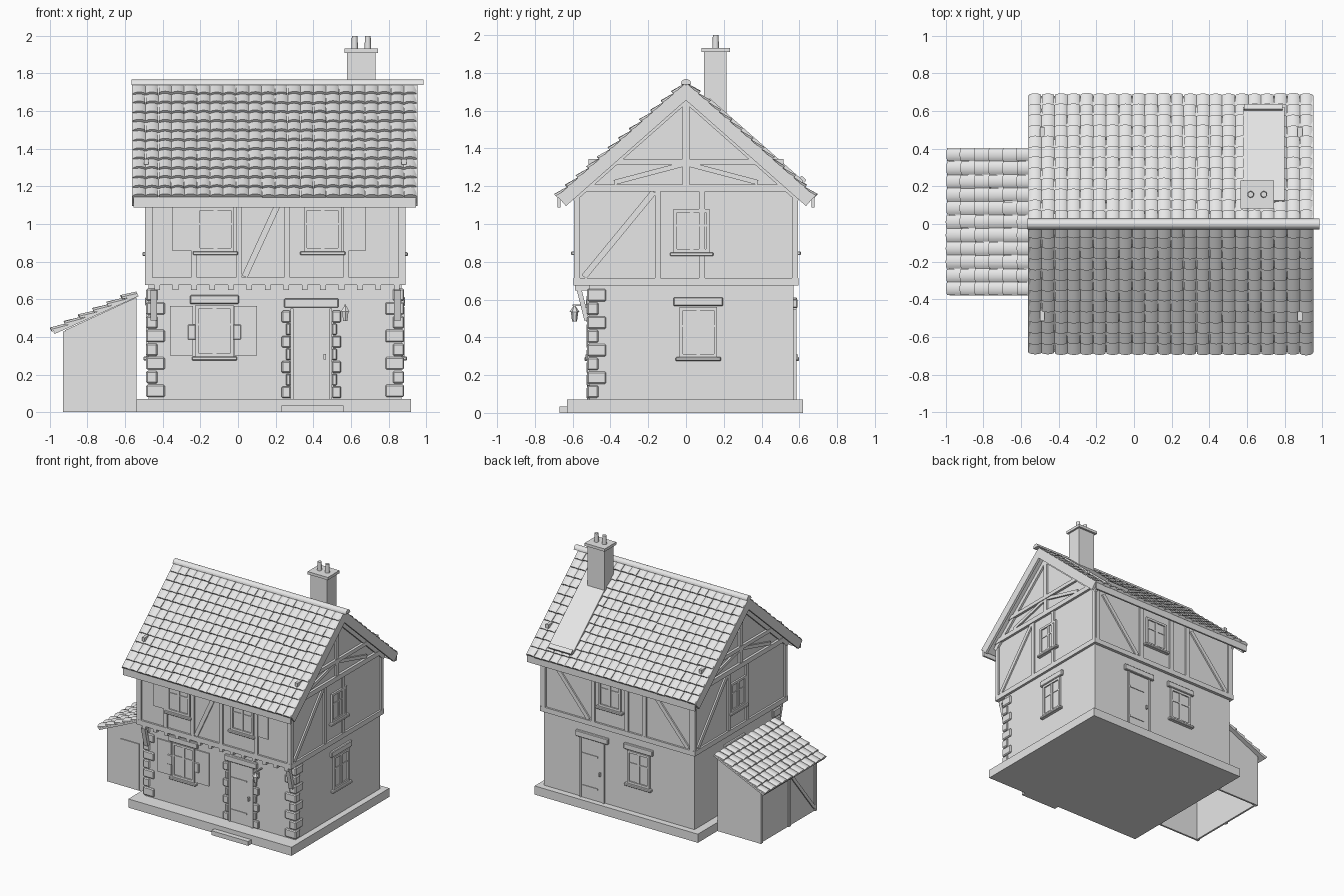
import bpy, bmesh, math, random
from mathutils import Matrix, Vector

random.seed(4)
if "Cube" in bpy.data.objects:
    bpy.data.objects.remove(bpy.data.objects["Cube"])

grey = bpy.data.materials.new("plain_grey")
grey.use_nodes = True
grey.diffuse_color = (0.8, 0.8, 0.8, 1)
grey.node_tree.nodes["Principled BSDF"].inputs["Base Color"].default_value = (0.8, 0.8, 0.8, 1)
WORLD = Matrix.Identity(4)


def finish(name, bm, frame=WORLD, bevel=0, smooth=False):
    bmesh.ops.recalc_face_normals(bm, faces=bm.faces)
    bm.transform(frame)
    mesh = bpy.data.meshes.new(name)
    bm.to_mesh(mesh)
    bm.free()
    obj = bpy.data.objects.new(name, mesh)
    bpy.context.collection.objects.link(obj)
    mesh.materials.append(grey)
    if bevel:
        mod = obj.modifiers.new("worn_edges", "BEVEL")
        mod.width = bevel
    if smooth:
        bpy.ops.object.select_all(action="DESELECT")
        obj.select_set(True)
        bpy.context.view_layer.objects.active = obj
        bpy.ops.object.shade_smooth_by_angle(angle=math.radians(35))
    return obj


def loft(bm, ring_a, ring_b):
    a, b = [[bm.verts.new(p) for p in ring] for ring in (ring_a, ring_b)]
    bm.faces.new(a)
    bm.faces.new(b)
    for i in range(len(a)):
        j = (i + 1) % len(a)
        bm.faces.new((a[i], a[j], b[j], b[i]))


def prism(name, outline, y0, y1, frame=WORLD, bevel=0):
    """Extrude an (x, z) outline along y."""
    bm = bmesh.new()
    loft(bm, [(x, y0, z) for x, z in outline], [(x, y1, z) for x, z in outline])
    return finish(name, bm, frame, bevel)


def box(name, x0, x1, y0, y1, z0, z1, frame=WORLD, bevel=0):
    return prism(name, [(x0, z0), (x1, z0), (x1, z1), (x0, z1)], y0, y1, frame, bevel)


def strut(name, a, b, width, depth, frame):
    """Straight timber lying on a wall from a to b."""
    a, b = Vector(a), Vector(b)
    d = (b - a).normalized() * width / 2
    side = Vector((-d.y, d.x))
    return prism(name, [a + side, a - side, b - side, b + side], -depth, 0.005, frame)


def cone(name, r0, r1, x, y, z0, z1, sides=16):
    bm = bmesh.new()
    bmesh.ops.create_cone(bm, cap_ends=True, segments=sides, radius1=r0, radius2=r1, depth=z1 - z0)
    return finish(name, bm, Matrix.Translation((x, y, (z0 + z1) / 2)), smooth=sides > 8)


def wall(degrees, distance):
    return Matrix.Rotation(math.radians(degrees), 4, "Z") @ Matrix.Translation((0, -distance, 0))


def slope(origin, u, v):
    u, v = Vector(u).normalized(), Vector(v).normalized()
    m = Matrix((u, v, u.cross(v))).transposed().to_4x4()
    return Matrix.Translation(origin) @ m


def tiles(name, frame, width, length, cols, rows):
    """Overlapping courses of round-topped tiles, in short random runs."""
    bm = bmesh.new()
    pitch, course, seg = width / cols, length / rows, 6
    for r in range(rows):
        c = 0
        while c < cols:
            run = min(random.randint(1, 4), cols - c)
            lift, slip = random.uniform(0, 0.004), random.uniform(0, 0.006)
            top = [(c * pitch + 0.002 + i * (run * pitch - 0.004) / (run * seg),
                    0.011 * abs(math.sin(math.pi * i / seg)) ** 0.7) for i in range(run * seg + 1)]
            rings = []
            for v, n in ((r * course, 0.001), ((r + 1) * course + slip, 0.014 + lift)):
                ring = [(u, v, n + h) for u, h in top]
                rings.append(ring + [(top[-1][0], v, n - 0.012), (top[0][0], v, n - 0.012)])
            loft(bm, *rings)
            c += run
    return finish(name, bm, frame, smooth=True)


def window(name, frame, u, z, w, h, lintel=False):
    x0, x1, t = u - w / 2, u + w / 2, 0.018
    box(name + "_glass", x0, x1, -0.004, 0.005, z, z + h, frame)
    for a in (x0, x1 - t):
        box(name + "_jamb", a, a + t, -0.014, 0.005, z, z + h, frame)
    for b in (z, z + h - t):
        box(name + "_rail", x0 + t, x1 - t, -0.014, 0.005, b, b + t, frame)
    box(name + "_mullion", u - 0.01, u + 0.01, -0.011, 0.005, z, z + h, frame)
    box(name + "_glazing_bar", x0, x1, -0.009, 0.005, z + h * 0.6, z + h * 0.6 + 0.01, frame)
    box(name + "_sill", x0 - 0.02, x1 + 0.02, -0.028, 0.005, z - 0.02, z, frame, 0.004)
    if lintel:
        box(name + "_lintel", x0 - 0.03, x1 + 0.03, -0.018, 0.005, z + h + 0.005, z + h + 0.052, frame, 0.005)


def door(name, frame, u):
    x0, x1 = u - 0.11, u + 0.11
    box(name, x0, x1, -0.006, 0.005, 0.07, 0.55, frame)
    for a in (x0, x1 - 0.015):
        box(name + "_frame", a, a + 0.015, -0.014, 0.005, 0.07, 0.55, frame)
    for z in (0.16, 0.42):
        box(name + "_hinge", x0 + 0.02, x1 - 0.06, -0.011, 0, z, z + 0.012, frame)
    box(name + "_handle", x1 - 0.045, x1 - 0.033, -0.022, 0, 0.28, 0.31, frame)
    box(name + "_lintel", x0 - 0.035, x1 + 0.035, -0.02, 0.005, 0.555, 0.603, frame, 0.005)


# Plinth, step and storeys
box("plinth", -0.54, 0.92, -0.63, 0.62, 0, 0.07)
box("front_step", 0.23, 0.56, -0.67, -0.62, 0, 0.035)
box("ground_floor", -0.475, 0.87, -0.51, 0.57, 0.06, 0.69)
prism("upper_floor", [(-0.58, 0.68), (0.58, 0.68), (0.58, 1.17), (0, 1.68), (-0.58, 1.17)],
      -0.875, 0.48, Matrix.Rotation(math.pi / 2, 4, "Z"))
box("sill_beam", -0.495, 0.89, -0.595, 0.595, 0.675, 0.715)
front, back = wall(0, 0.58), wall(180, 0.58)
right, left = wall(90, 0.875), wall(-90, 0.48)
low_front, low_back = wall(0, 0.51), wall(180, 0.57)
low_right, low_left = wall(90, 0.87), wall(-90, 0.475)

# Gable timbers, the same on both ends
for frame in (right, left):
    for s in (-1, 1):
        strut("corner_post", (s * 0.577, 0.7), (s * 0.577, 1.17), 0.03, 0.014, frame)
        strut("principal_rafter", (s * 0.6, 1.13), (0, 1.66), 0.035, 0.016, frame)
        strut("gable_brace", (s * 0.38, 1.22), (s * 0.02, 1.315), 0.026, 0.014, frame)
    strut("tie_beam", (-0.61, 1.19), (0.61, 1.19), 0.038, 0.02, frame)
    strut("collar_beam", (-0.515, 1.33), (0.515, 1.33), 0.03, 0.02, frame)
    strut("king_post", (0, 1.2), (0, 1.69), 0.036, 0.016, frame)
    strut("wall_brace", (-0.54, 0.72), (-0.17, 1.17), 0.032, 0.012, frame)
    for u in (-0.15, 0.085):
        strut("gable_stud", (u, 0.7), (u, 1.18), 0.03, 0.013, frame)
window("right_upper_window", right, 0.03, 0.85, 0.19, 0.23)
window("left_upper_window", left, -0.03, 0.85, 0.19, 0.23)
window("right_lower_window", low_right, 0.065, 0.295, 0.2, 0.265, True)
window("left_lower_window", low_left, -0.065, 0.295, 0.2, 0.265, True)

# Upper front and back timbers and windows
for u in (-0.47, -0.235, 0.005, 0.26, 0.575, 0.87):
    strut("front_stud", (u, 0.7), (u, 1.16), 0.032, 0.014, front)
strut("front_brace", (0.035, 0.72), (0.21, 1.1), 0.032, 0.012, front)
for u in (-0.12, 0.45):
    window("front_upper_window", front, u, 0.855, 0.2, 0.235)
for u in (-0.29, 0.62):
    box("upper_shutter", u - 0.06, u + 0.06, -0.009, 0, 0.86, 1.09, front)
for u in (-0.86, -0.42, -0.12, 0.04, 0.465):
    strut("back_stud", (u, 0.7), (u, 1.16), 0.032, 0.014, back)
strut("back_brace", (-0.8, 1.13), (-0.46, 0.72), 0.032, 0.012, back)
strut("back_brace", (0.08, 1.13), (0.43, 0.72), 0.032, 0.012, back)
window("back_upper_window", back, -0.27, 0.855, 0.2, 0.235)

# Ground floor openings
window("front_lower_window", low_front, -0.125, 0.295, 0.2, 0.275, True)
for u in (-0.3, 0.04):
    box("lower_shutter", u - 0.062, u + 0.062, -0.009, 0, 0.3, 0.565, low_front)
for u in (-0.245, -0.005):
    box("window_stone", u - 0.022, u + 0.022, -0.016, 0, 0.385, 0.465, low_front, 0.005)
door("front_door", low_front, 0.39)
door("back_door", low_back, -0.435)
window("back_lower_window", low_back, -0.02, 0.295, 0.2, 0.265, True)

# Stones beside the door and at the front corners
for i in range(7):
    w, z = (0.048, 0.026)[i % 2], 0.075 + i * 0.067
    for u0, u1 in ((0.28 - w, 0.28), (0.5, 0.5 + w)):
        box("door_stone", u0, u1, -0.017, 0.005, z, z + 0.062, low_front, 0.006)
for i in range(8):
    a, b = ((0.1, 0.06), (0.06, 0.1))[i % 2]
    z = 0.08 + i * 0.073
    for x0, x1 in ((-0.488, -0.488 + a), (0.883 - a, 0.883)):
        box("corner_stone", x0, x1, -0.523, -0.523 + b, z, z + 0.066, bevel=0.007)

# Jetty joists and brackets
for i in range(14):
    x = -0.43 + i * 0.098
    box("joist_end", x - 0.015, x + 0.015, -0.588, -0.5, 0.648, 0.678)
for x in (-0.445, 0.85):
    strut("jetty_bracket", (-0.565, 0.65), (-0.525, 0.49), 0.026, 0.03, wall(90, x - 0.015))

# Lantern
box("lantern_arm", 0.565, 0.575, -0.6, -0.5, 0.565, 0.573)
cone("lantern_body", 0.013, 0.02, 0.57, -0.59, 0.485, 0.535, 6)
cone("lantern_cap", 0.026, 0.004, 0.57, -0.59, 0.535, 0.568, 6)

# Main roof, one slope for each side
span = 1.51
length = math.hypot(0.675, 0.595)
front_roof = slope((0.95, 0, 1.735), (-1, 0, 0), (0, -0.675, -0.595))
back_roof = slope((-0.56, 0, 1.735), (1, 0, 0), (0, 0.675, -0.595))
for side, frame in (("front", front_roof), ("back", back_roof)):
    box(side + "_roof_deck", 0.01, span - 0.01, 0, length, -0.03, 0, frame)
    tiles(side + "_roof_tiles", frame, span, length, 22, 12)
    for u in (-0.004, span - 0.016):
        box(side + "_bargeboard", u, u + 0.02, 0, length, -0.06, 0.01, frame)
for y in (-0.672, 0.672):
    box("eaves_board", -0.555, 0.945, y - 0.007, y + 0.007, 1.088, 1.145)
bm = bmesh.new()
arc = [(0.028 * math.cos(a), 1.738 + 0.03 * math.sin(a)) for a in [math.pi * i / 10 for i in range(11)]]
loft(bm, [(-0.565, y, z) for y, z in arc], [(0.985, y, z) for y, z in arc])
finish("ridge_cap", bm, smooth=True)

# Chimney and the plain panel below it
box("chimney_stack", 0.58, 0.73, 0.095, 0.215, 1.5, 1.915)
box("chimney_cap", 0.565, 0.745, 0.083, 0.232, 1.91, 1.932)
for x in (0.62, 0.69):
    cone("chimney_pot", 0.018, 0.015, x, 0.157, 1.925, 2.0)
box("roof_panel", 1.14, 1.36, 0.14, 0.8, 0, 0.031, back_roof)
box("roof_panel_ledge", 1.145, 1.35, 0.775, 0.81, 0, 0.045, back_roof)

# Lean-to shed, open underneath
side = [(-0.92, 0), (-0.54, 0), (-0.54, 0.61), (-0.92, 0.435)]
prism("shed_front", side, -0.345, -0.33)
prism("shed_back", side, 0.355, 0.37)
box("shed_side", -0.92, -0.905, -0.345, 0.37, 0, 0.435)
box("shed_door", -0.81, -0.64, -0.352, -0.34, 0.005, 0.38)
shed_side = wall(-90, 0.92)
for u in (-0.36, 0.0, 0.335):
    strut("shed_post", (u, 0), (u, 0.43), 0.025, 0.01, shed_side)
strut("shed_brace", (0.015, 0.41), (0.32, 0.03), 0.025, 0.01, shed_side)
shed_roof = slope((-0.535, -0.38, 0.63), (0, 1, 0), (-0.455, 0, -0.205))
box("shed_roof_deck", 0, 0.785, 0, 0.49, -0.015, 0, shed_roof)
tiles("shed_roof_tiles", shed_roof, 0.785, 0.495, 11, 6)
